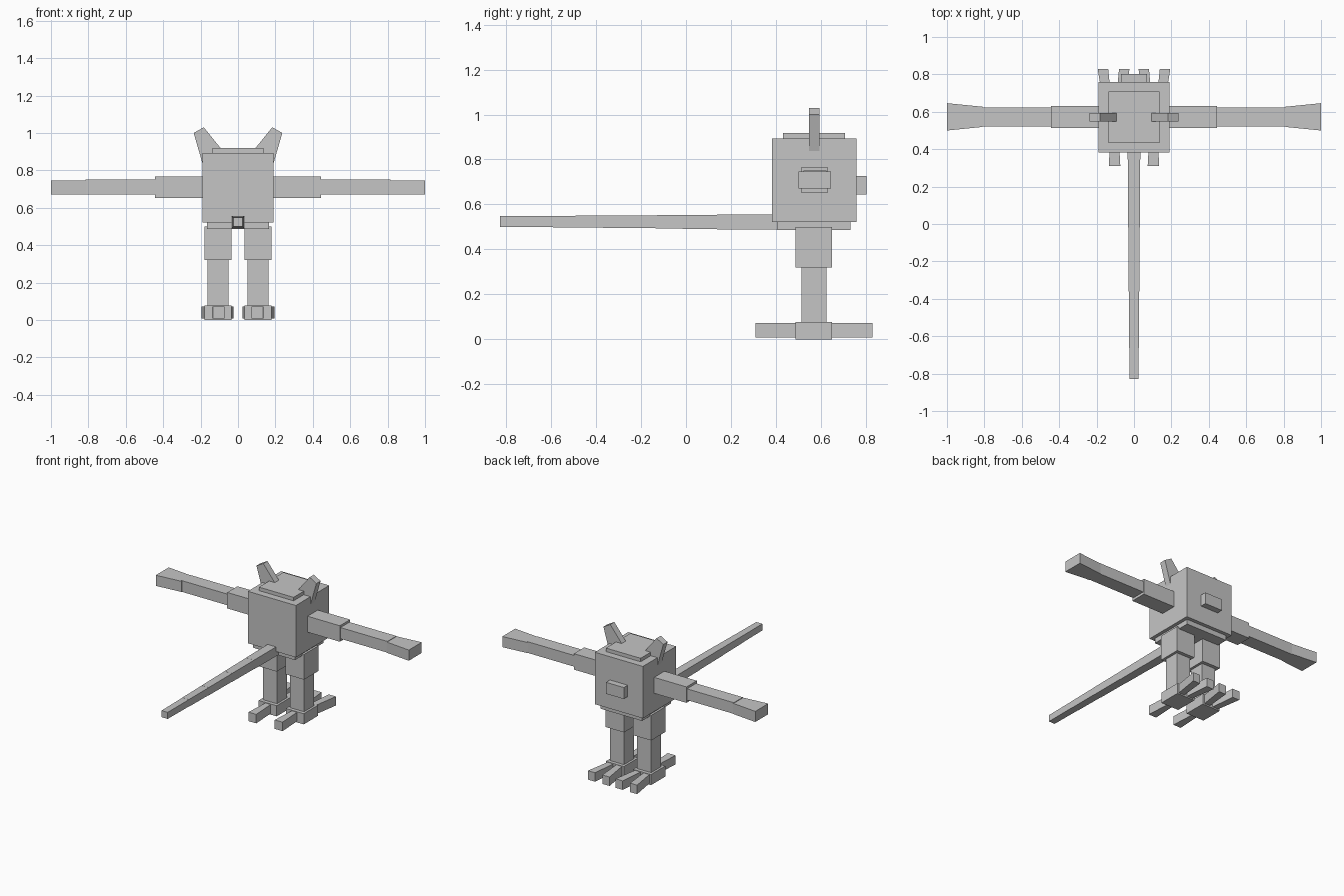
import bpy
import bmesh
from mathutils import Vector

old = bpy.data.objects.get("Cube")
if old:
    bpy.data.objects.remove(old, do_unlink=True)

# One plain colour for the whole figure
grey = bpy.data.materials.new("plain grey")
grey.use_nodes = True
colour = (0.56, 0.56, 0.56, 1)
grey.diffuse_color = colour
grey.node_tree.nodes["Principled BSDF"].inputs["Base Color"].default_value = colour


def finish(name, bm):
    bmesh.ops.recalc_face_normals(bm, faces=bm.faces)
    mesh = bpy.data.meshes.new(name)
    bm.to_mesh(mesh)
    bm.free()
    mesh.materials.append(grey)
    obj = bpy.data.objects.new(name, mesh)
    bpy.context.collection.objects.link(obj)
    return obj


def box(name, x, y, z, side=1):
    """Box from (min, max) ranges; side = -1 mirrors it in x."""
    bm = bmesh.new()
    bmesh.ops.create_cube(bm, size=1)
    for v in bm.verts:
        v.co = Vector([r[0] if c < 0 else r[1] for c, r in zip(v.co, (x, y, z))])
        v.co.x *= side
    return finish(name, bm)


def taper(name, axis, start, end, side=1):
    """Block whose two ends, each (centre, full size), lie along an axis."""
    bm = bmesh.new()
    bmesh.ops.create_cube(bm, size=1)
    for v in bm.verts:
        centre, size = start if v.co[axis] < 0 else end
        co = [m + s * c for m, s, c in zip(centre, size, v.co)]
        co[axis] = centre[axis]
        v.co = co
        v.co.x *= side
    return finish(name, bm)


def ear(name, side):
    """Slanted outline in x and z, extruded through y."""
    bm = bmesh.new()
    outline = [(0.185, 0.82), (0.237, 1.0), (0.183, 1.03), (0.07, 0.89)]
    face = bm.faces.new([bm.verts.new((x * side, 0.547, z)) for x, z in outline])
    new = bmesh.ops.extrude_face_region(bm, geom=[face])["geom"]
    moved = [g for g in new if isinstance(g, bmesh.types.BMVert)]
    bmesh.ops.translate(bm, verts=moved, vec=(0, 0.047, 0))
    return finish(name, bm)


# Boxy body with thin caps and a muzzle
box("body", (-0.19, 0.19), (0.382, 0.758), (0.522, 0.893))
box("crown_plate", (-0.137, 0.137), (0.432, 0.708), (0.88, 0.918))
box("hip_plate", (-0.165, 0.165), (0.407, 0.732), (0.487, 0.53))
box("muzzle", (-0.07, 0.07), (0.74, 0.802), (0.645, 0.727))

# Arms, legs, feet and ears
for label, s in (("left", 1), ("right", -1)):
    ear(label + "_ear", s)
    box(label + "_upper_arm", (0.18, 0.445), (0.514, 0.63), (0.652, 0.766), s)
    box(label + "_forearm", (0.44, 0.815), (0.522, 0.624), (0.67, 0.75), s)
    taper(label + "_hand", 0, ((0.81, 0.573, 0.708), (0, 0.108, 0.076)),
          ((1.0, 0.573, 0.708), (0, 0.146, 0.076)), s)
    box(label + "_thigh", (0.035, 0.18), (0.488, 0.65), (0.32, 0.5), s)
    box(label + "_shin", (0.052, 0.162), (0.514, 0.625), (0.06, 0.33), s)
    box(label + "_foot", (0.036, 0.178), (0.488, 0.65), (0, 0.076), s)
    taper(label + "_heel_toe", 1, ((0.104, 0.31, 0.04), (0.062, 0, 0.064)),
          ((0.104, 0.5, 0.04), (0.04, 0, 0.064)), s)
    for toe, d in (("outer", 1), ("inner", -1)):
        taper(label + "_" + toe + "_toe", 1,
              ((0.108 + 0.032 * d, 0.63, 0.041), (0.044, 0, 0.064)),
              ((0.109 + 0.057 * d, 0.829, 0.041), (0.056, 0, 0.064)), s)

# Tail of five slightly stepped segments
joints = [0.43, 0.137, -0.11, -0.37, -0.592, -0.828]
for i, (near, far) in enumerate(zip(joints, joints[1:])):
    w, h = 0.068 - 0.004 * i, 0.067 - 0.0045 * i
    z = 0.522 + 0.0005 * i
    taper("tail_segment_" + str(i + 1), 1,
          ((0, far, z), (w - 0.004, 0, h - 0.002)),
          ((0, near, z), (w, 0, h)))
